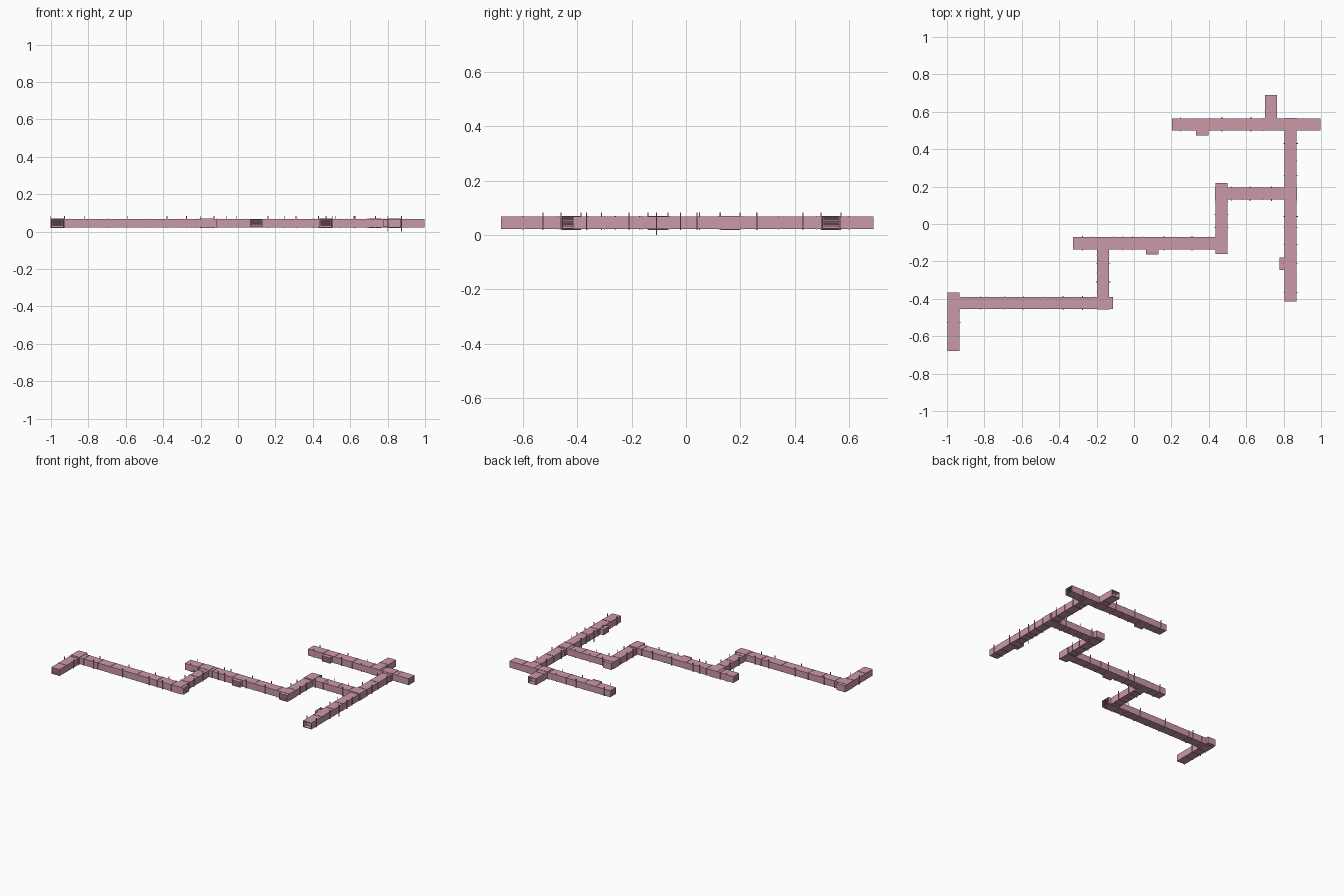
import bpy, bmesh
from mathutils import Matrix, Vector

if "Cube" in bpy.data.objects:
    bpy.data.objects.remove(bpy.data.objects["Cube"])

Z0, Z1 = 0.022, 0.068          # duct underside and top
W = 0.0325                     # half duct width
ZC = (Z0 + Z1) / 2

pink = bpy.data.materials.new("duct_pink")
pink.diffuse_color = (0.6, 0.32, 0.39, 1)
pink.use_nodes = True
pink.node_tree.nodes["Principled BSDF"].inputs["Base Color"].default_value = pink.diffuse_color


def finish(name, bm):
    bmesh.ops.recalc_face_normals(bm, faces=bm.faces)
    me = bpy.data.meshes.new(name)
    bm.to_mesh(me)
    bm.free()
    me.materials.append(pink)
    ob = bpy.data.objects.new(name, me)
    bpy.context.collection.objects.link(ob)
    return ob


def add_box(bm, x0, x1, y0, y1, z0, z1):
    m = Matrix.Translation(((x0 + x1) / 2, (y0 + y1) / 2, (z0 + z1) / 2))
    m = m @ Matrix.Diagonal((x1 - x0, y1 - y0, z1 - z0, 1))
    return bmesh.ops.create_cube(bm, size=1, matrix=m)["verts"]


def span(axis, c, a, b, w):
    """Plan rectangle running a..b along the axis, w either side of c."""
    return (a, b, c - w, c + w) if axis == 'x' else (c - w, c + w, a, b)


def recess(bm, normal, depth, rim=0.005):
    """Inset the end face that looks along normal and push it inward."""
    n = Vector(normal)
    bm.normal_update()
    face = max((f for f in bm.faces if f.normal.dot(n) > 0.9),
               key=lambda f: f.calc_center_median().dot(n))
    bmesh.ops.inset_individual(bm, faces=[face], thickness=rim)
    inner = bmesh.ops.extrude_discrete_faces(bm, faces=[face])["faces"][0]
    bmesh.ops.translate(bm, verts=inner.verts, vec=-n * depth)


def duct(name, axis, c, a, b, ends=""):
    """Box duct; ends lists which ends (a, b) are recessed mouths."""
    bm = bmesh.new()
    add_box(bm, *span(axis, c, a, b, W), Z0, Z1)
    d = Vector((1, 0, 0)) if axis == 'x' else Vector((0, 1, 0))
    for e in ends:
        recess(bm, d if e == 'b' else -d, 0.03)
    finish(name, bm)


def louvres(name, axis, c, end, sign, n=4):
    """Horizontal slats just inside a duct mouth."""
    bm = bmesh.new()
    for i in range(n):
        z = Z0 + 0.005 + (i + 0.5) * (Z1 - Z0 - 0.01) / n
        a, b = sorted((end - sign * 0.002, end - sign * 0.012))
        vs = add_box(bm, *span(axis, c, a, b, W - 0.005), z - 0.0015, z + 0.0015)
        k = 0 if axis == 'x' else 1
        for v in vs:
            v.co.z -= 0.5 * sign * (v.co[k] - end)
    finish(name, bm)


def vent(name, axis, c, wall, sign):
    """Short flared side outlet with slats, looking along axis * sign."""
    out = wall + sign * 0.027
    bm = bmesh.new()
    a, b = sorted((wall - sign * 0.004, out))
    add_box(bm, *span(axis, c, a, b, W), Z0 + 0.003, Z1 - 0.003)
    recess(bm, Vector((sign, 0, 0)) if axis == 'x' else Vector((0, sign, 0)), 0.018)
    finish(name, bm)
    louvres(name + "_slats", axis, c, out, sign)


def collars(name, axis, c, places):
    """Thin raised seam bands around a duct."""
    bm = bmesh.new()
    for p in places:
        add_box(bm, *span(axis, c, p - 0.002, p + 0.002, W + 0.002), Z0 - 0.002, Z1 + 0.002)
    finish(name, bm)


def hangers(name, axis, c, places, low=Z0 - 0.002):
    """Pairs of thin rods beside a duct with a strap under it."""
    bm = bmesh.new()
    for p in places:
        for s in (-1, 1):
            q = c + s * (W + 0.004)
            add_box(bm, *span(axis, q, p - 0.002, p + 0.002, 0.002), low, 0.083)
        add_box(bm, *span(axis, c, p - 0.002, p + 0.002, W + 0.004), Z0 - 0.003, Z0)
    finish(name, bm)


# name, axis, centre, start, end, open ends, slatted ends, seams, hangers
runs = [
    ("west_duct", 'y', -0.9645, -0.68, -0.367, "a", "a", [-0.60, -0.47], [-0.525]),
    ("south_duct", 'x', -0.4225, -0.94, -0.112, "b", "b",
     [-0.90, -0.79, -0.69, -0.48, -0.32, -0.21], [-0.82, -0.59, -0.38, -0.275]),
    ("south_link", 'y', -0.165, -0.40, -0.13, "", "", [-0.36, -0.26, -0.17], [-0.21, -0.31]),
    ("middle_duct", 'x', -0.1025, -0.325, 0.44, "a", "a",
     [-0.22, -0.11, 0.05, 0.22, 0.40], [-0.275, -0.06, -0.01, 0.16, 0.31]),
    ("middle_link", 'y', 0.4675, -0.16, 0.22, "a", "a", [-0.06, 0.12], [0.05, -0.02]),
    ("east_link", 'x', 0.1625, 0.49, 0.815, "", "", [0.58, 0.69, 0.78], [0.52, 0.62, 0.735]),
    ("east_duct", 'y', 0.8375, -0.415, 0.51, "a", "",
     [-0.30, -0.16, -0.06, 0.12, 0.21, 0.34, 0.48], [0.43, 0.26, 0.04, -0.02, -0.21, -0.365]),
    ("north_duct", 'x', 0.5325, 0.202, 0.997, "ab", "ab",
     [0.32, 0.41, 0.55, 0.69, 0.78, 0.90], [0.25, 0.47, 0.625]),
    ("north_outlet", 'y', 0.7325, 0.55, 0.69, "b", "", [0.60], []),
]
for name, axis, c, a, b, ends, slats, seams, rods in runs:
    duct(name, axis, c, a, b, ends)
    for e in slats:
        louvres(name + "_slats", axis, c, b if e == 'b' else a, 1 if e == 'b' else -1)
    collars(name + "_seams", axis, c, seams)
    if rods:
        hangers(name + "_hangers", axis, c, rods)

# One support reaches the ground
hangers("ground_support", 'y', 0.8375, [-0.108], 0.0)

# Side outlets
vent("middle_vent", 'y', 0.0975, -0.135, -1)
vent("north_vent", 'y', 0.365, 0.50, -1)
vent("east_vent", 'x', -0.2125, 0.805, -1)

# Sleeves where ducts meet
bm = bmesh.new()
for x, y in ((-0.9645, -0.4225), (-0.165, -0.4225), (-0.165, -0.1025), (0.4675, -0.1025),
             (0.4675, 0.1625), (0.8375, 0.1625), (0.8375, 0.5325), (0.7325, 0.5325)):
    add_box(bm, x - W - 0.001, x + W + 0.001, y - W - 0.001, y + W + 0.001, Z0 - 0.002, Z1 + 0.002)
finish("junction_sleeves", bm)
